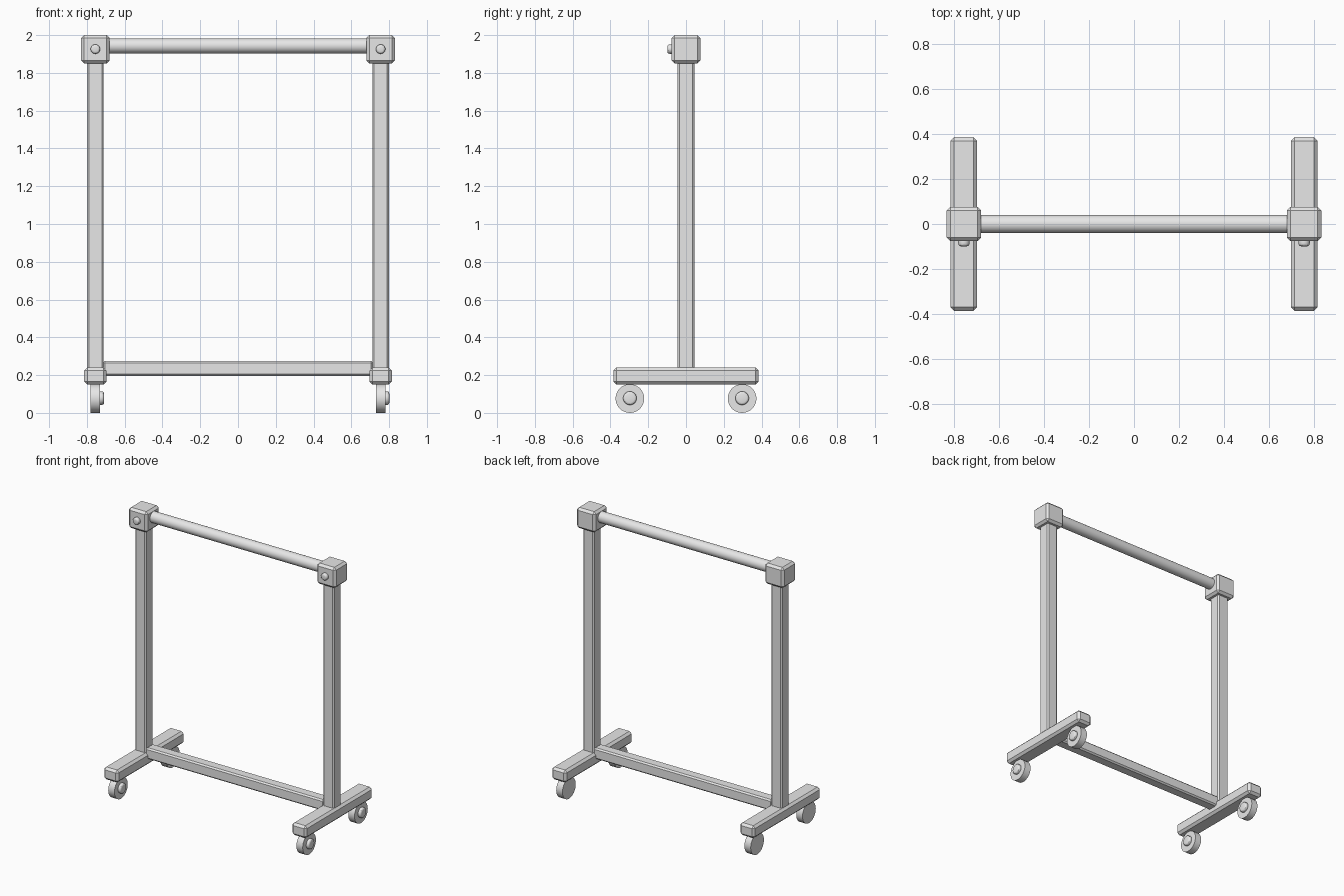
import bpy
from math import pi
from mathutils import Vector

cube = bpy.data.objects.get("Cube")
if cube:
    bpy.data.objects.remove(cube, do_unlink=True)

grey = bpy.data.materials.new("plain grey")
grey.use_nodes = True
colour = (0.8, 0.8, 0.8, 1)
grey.diffuse_color = colour
grey.node_tree.nodes["Principled BSDF"].inputs["Base Color"].default_value = colour


def finish(name, bevel, segments, smooth):
    ob = bpy.context.object
    ob.name = name
    ob.data.materials.append(grey)
    bpy.ops.object.transform_apply(location=False, rotation=True, scale=True)
    if bevel:
        mod = ob.modifiers.new("soft edges", "BEVEL")
        mod.width = bevel
        mod.segments = segments
        mod.limit_method = "ANGLE"
        mod.angle_limit = pi / 4
        bpy.ops.object.modifier_apply(modifier=mod.name)
    if smooth:
        bpy.ops.object.shade_smooth_by_angle(angle=pi / 6)
    return ob


def box(name, low, high, bevel):
    low, high = Vector(low), Vector(high)
    bpy.ops.mesh.primitive_cube_add(size=1, location=(low + high) / 2)
    bpy.context.object.scale = high - low
    return finish(name, bevel, 1, False)


def cylinder(name, centre, radius, length, axis, bevel=0, segments=1):
    rotation = (0, pi / 2, 0) if axis == "x" else (pi / 2, 0, 0)
    bpy.ops.mesh.primitive_cylinder_add(
        vertices=32, radius=radius, depth=length, location=centre, rotation=rotation)
    return finish(name, bevel, segments, True)


SIDE = 0.755

for side, x in (("right", -SIDE), ("left", SIDE)):
    # Foot, upright and corner joint
    box(f"{side}_foot", (x - 0.059, -0.385, 0.15), (x + 0.059, 0.385, 0.24), 0.016)
    box(f"{side}_upright", (x - 0.044, -0.044, 0.22), (x + 0.044, 0.044, 1.88), 0.01)
    box(f"{side}_corner_joint", (x - 0.076, -0.076, 1.85), (x + 0.076, 0.076, 2), 0.016)

    # Screw on the front of the joint
    cylinder(f"{side}_screw", (x, -0.081, 1.926), 0.025, 0.036, "y", 0.012, 3)

    # Casters with a hub cap on the same face of each wheel
    for end, y in (("front", -0.297), ("back", 0.297)):
        cylinder(f"{side}_{end}_wheel", (x, y, 0.076), 0.076, 0.05, "x")
        cylinder(f"{side}_{end}_hub", (x + 0.03, y, 0.078), 0.036, 0.032, "x", 0.012, 3)

# Hanging rod and lower brace
cylinder("hanging_rod", (0, 0, 1.943), 0.04, 2 * SIDE - 0.1, "x")
box("lower_brace", (0.04 - SIDE, -0.04, 0.195), (SIDE - 0.04, 0.04, 0.275), 0.01)
